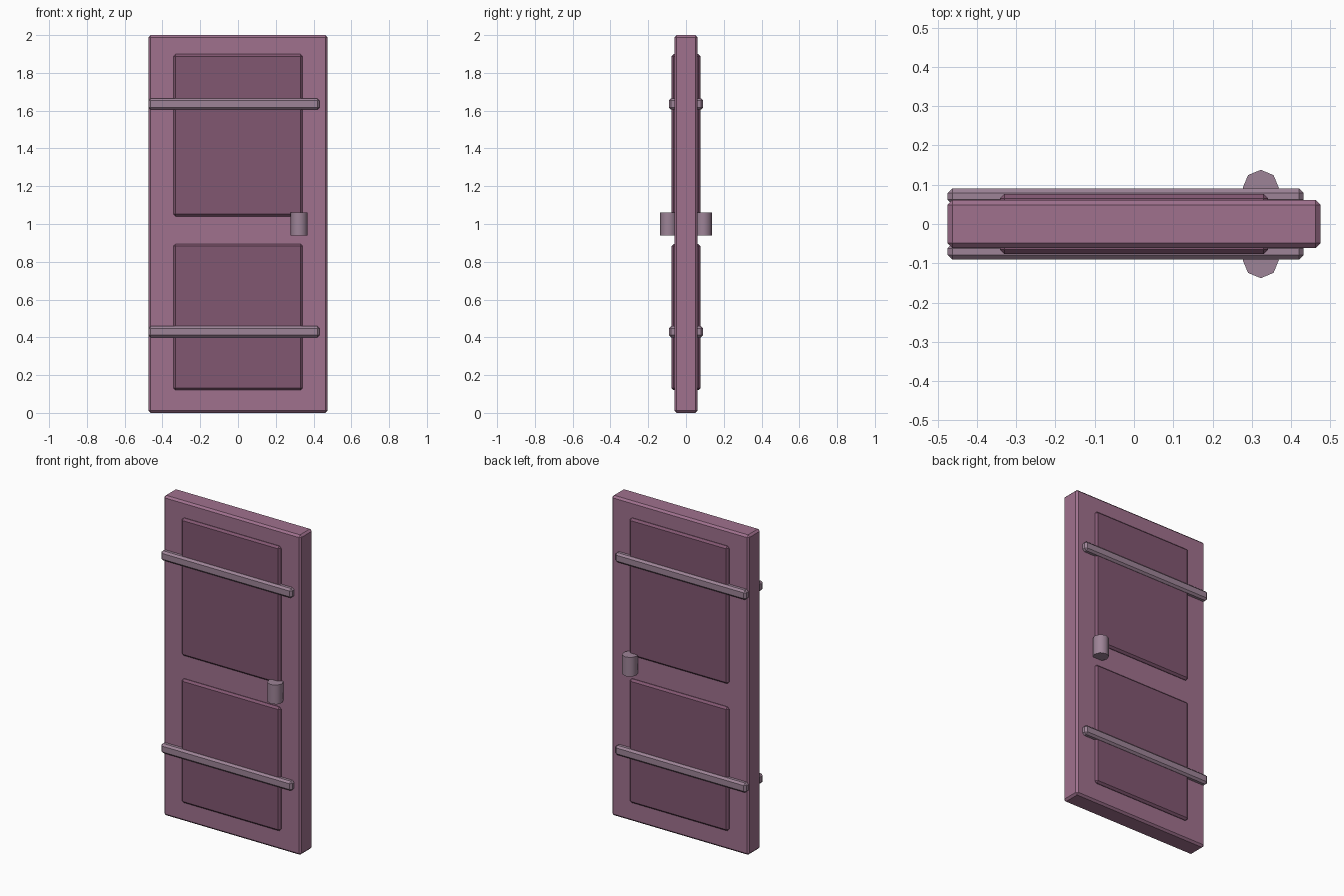
import bpy
from math import radians

if "Cube" in bpy.data.objects:
    bpy.data.objects.remove(bpy.data.objects["Cube"])


def material(name, rgb):
    m = bpy.data.materials.new(name)
    m.diffuse_color = (*rgb, 1)
    m.use_nodes = True
    m.node_tree.nodes["Principled BSDF"].inputs["Base Color"].default_value = m.diffuse_color
    return m


WOOD = material("plum_wood", (0.35, 0.165, 0.27))
PANEL = material("dark_plum_wood", (0.22, 0.095, 0.165))
METAL = material("mauve_metal", (0.34, 0.23, 0.31))


def box(name, x, y, z, mat, bevel=0.012):
    """Chamfered box from (min, max) ranges."""
    bpy.ops.mesh.primitive_cube_add(size=1, location=[(a + b) / 2 for a, b in (x, y, z)])
    o = bpy.context.object
    o.name = name
    o.scale = [b - a for a, b in (x, y, z)]
    bpy.ops.object.transform_apply(location=False, rotation=False, scale=True)
    mod = o.modifiers.new("chamfer", 'BEVEL')
    mod.width = bevel
    mod.segments = 1
    o.data.materials.append(mat)
    return o


# Door slab
box("door_slab", (-0.475, 0.475), (-0.061, 0.061), (0, 2), WOOD)

for side, s in (("front", -1), ("back", 1)):
    # Raised panels
    for level, z in (("lower", (0.12, 0.895)), ("upper", (1.04, 1.90))):
        y = sorted((s * 0.04, s * 0.077))
        box(f"{side}_{level}_panel", (-0.342, 0.342), y, z, PANEL)

    # Hinge straps
    for level, z in (("lower", (0.40, 0.46)), ("upper", (1.605, 1.665))):
        y = sorted((s * 0.05, s * 0.091))
        box(f"{side}_{level}_strap", (-0.475, 0.432), y, z, METAL)

    # Eight-sided upright handle
    bpy.ops.mesh.primitive_cylinder_add(vertices=8, radius=0.046, depth=0.12,
                                        location=(0.323, s * 0.092, 1.0))
    handle = bpy.context.object
    handle.name = f"{side}_handle"
    handle.data.materials.append(METAL)
    bpy.ops.object.shade_smooth_by_angle(angle=radians(50))
